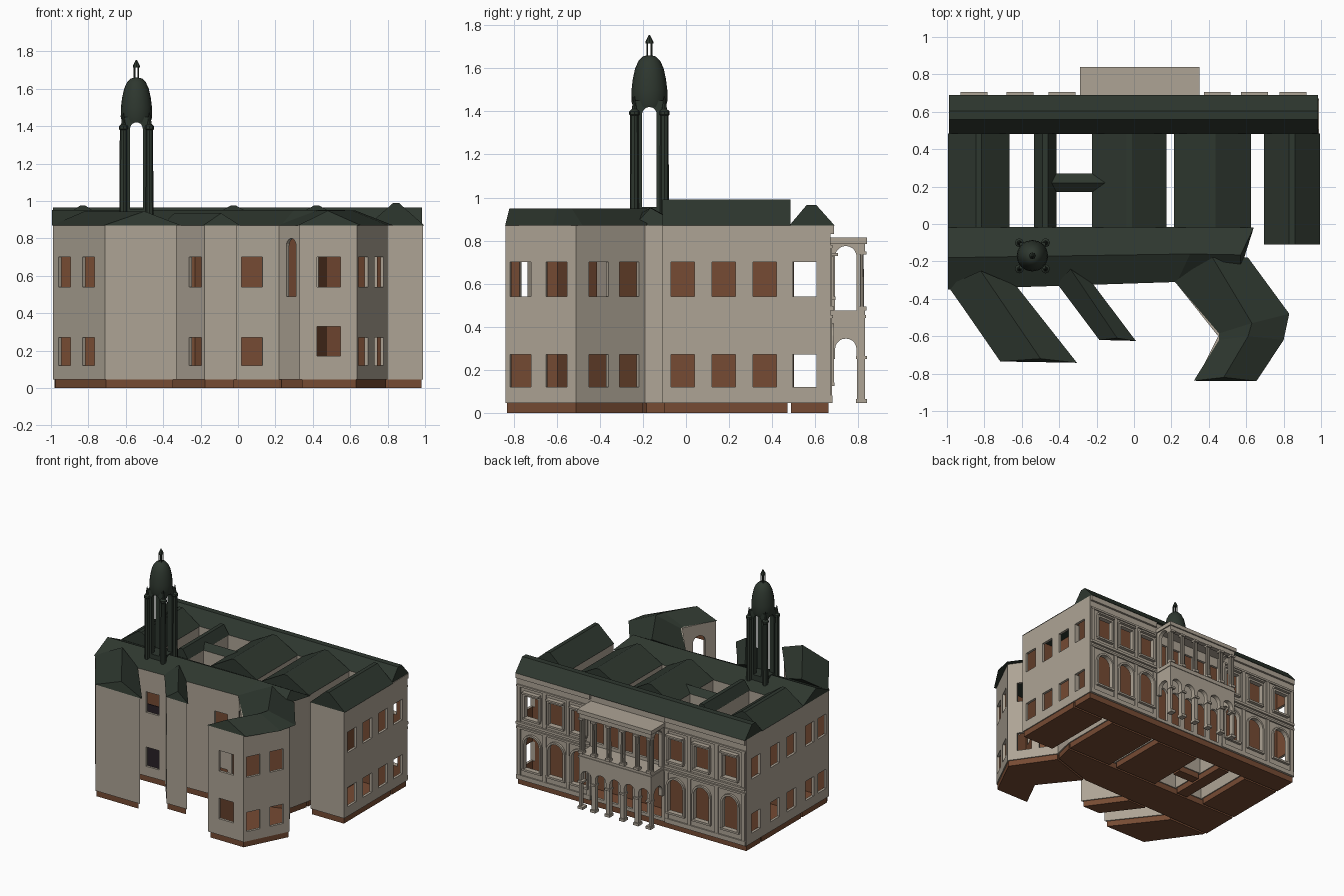
import bpy, bmesh, math
from mathutils import Vector as V

if "Cube" in bpy.data.objects:
    bpy.data.objects.remove(bpy.data.objects["Cube"])

def material(name, c):
    m = bpy.data.materials.new(name)
    m.diffuse_color = (*c, 1)
    m.use_nodes = True
    m.node_tree.nodes["Principled BSDF"].inputs["Base Color"].default_value = m.diffuse_color
    return m

STONE = material("stone", (0.42, 0.37, 0.30))
BROWN = material("brown_brick", (0.18, 0.07, 0.033))
ROOF = material("dark_green_roof", (0.027, 0.038, 0.028))
DARK = material("dark_pane", (0.022, 0.015, 0.02))
Z0, Z1 = 0.045, 0.87
UP, LOW = (0.54, 0.70), (0.12, 0.27)

def finish(name, bm, *mats, smooth=False):
    bmesh.ops.recalc_face_normals(bm, faces=bm.faces)
    me = bpy.data.meshes.new(name)
    bm.to_mesh(me)
    bm.free()
    ob = bpy.data.objects.new(name, me)
    bpy.context.collection.objects.link(ob)
    for m in mats:
        me.materials.append(m)
    if smooth:
        bpy.ops.object.select_all(action='DESELECT')
        bpy.context.view_layer.objects.active = ob
        ob.select_set(True)
        bpy.ops.object.shade_smooth_by_angle(angle=math.radians(35))
    return ob

def prism(bm, pts, off):
    a = [bm.verts.new(p) for p in pts]
    b = [bm.verts.new(V(p) + V(off)) for p in pts]
    bm.faces.new(a)
    bm.faces.new(b[::-1])
    for i in range(len(a)):
        j = (i + 1) % len(a)
        bm.faces.new((a[i], a[j], b[j], b[i]))

def ring(bm, outer, inner, off, inner_mat=0):
    rows = [[bm.verts.new(V(p) + V(o)) for p in q]
            for q, o in ((outer, (0, 0, 0)), (outer, off), (inner, off), (inner, (0, 0, 0)))]
    n = len(outer)
    for k in range(4):
        for i in range(n):
            j = (i + 1) % n
            f = bm.faces.new((rows[k][i], rows[k][j], rows[(k + 1) % 4][j], rows[(k + 1) % 4][i]))
            if k == 2:
                f.material_index = inner_mat

def box(bm, x0, x1, y0, y1, z0, z1):
    prism(bm, [(x0, y0, z0), (x1, y0, z0), (x1, y1, z0), (x0, y1, z0)], (0, 0, z1 - z0))

def lathe(bm, prof, cx, cy, n=12):
    rows = [[bm.verts.new((cx + r * math.cos(2 * math.pi * i / n), cy + r * math.sin(2 * math.pi * i / n), z))
             for i in range(n)] for r, z in prof]
    for a, b in zip(rows, rows[1:]):
        for i in range(n):
            j = (i + 1) % n
            bm.faces.new((a[i], a[j], b[j], b[i]))
    bm.faces.new(rows[0][::-1])
    bm.faces.new(rows[-1])

def opening(w, z0, z1, arch, c, du):
    """Outline of a square or round-headed opening centred on c, running along du."""
    r = w / 2
    top = [(r * math.cos(math.pi * k / 10), z1 - r + r * math.sin(math.pi * k / 10)) for k in range(11)] \
        if arch else [(r, z1), (-r, z1)]
    return [V((c[0] + du[0] * u, c[1] + du[1] * u, z)) for u, z in [(-r, z0), (r, z0)] + top]

def cut(ob, bm):
    c = finish("cutter", bm, STONE)
    c.hide_render = True
    m = ob.modifiers.new("openings", 'BOOLEAN')
    m.operation, m.solver, m.object = 'DIFFERENCE', 'EXACT', c
    bpy.context.view_layer.objects.active = ob
    bpy.ops.object.modifier_apply(modifier=m.name)
    bpy.data.objects.remove(c)

def inset(poly, t):
    out = []
    for i, p in enumerate(poly):
        p, a, b = V(p), V(poly[i - 1]), V(poly[(i + 1) % len(poly)])
        d1, d2 = (p - a).normalized(), (b - p).normalized()
        n1, n2 = V((-d1.y, d1.x)), V((-d2.y, d2.x))
        out.append(p + (n1 + n2) * (t / (1 + n1.dot(n2))))
    return out

def wing(name, poly, windows=()):
    """Hollow wing; windows are (edge, fraction, width, z0, z1, arched)."""
    bm = bmesh.new()
    ring(bm, [(*p, Z0) for p in poly], [(*p, Z0) for p in inset(poly, 0.02)], (0, 0, Z1 - Z0), 1)
    ob = finish(name + "_walls", bm, STONE, BROWN)
    if windows:
        cb = bmesh.new()
        for e, t, w, z0, z1, arch in windows:
            a, b = V(poly[e]), V(poly[(e + 1) % len(poly)])
            d = (b - a).normalized()
            n = V((d.y, -d.x, 0)) * 0.04
            prism(cb, [p - n for p in opening(w, z0, z1, arch, a.lerp(b, t), d)], n * 2)
        cut(ob, cb)
    bm = bmesh.new()
    prism(bm, [(*p, 0) for p in inset(poly, 0.008)], (0, 0, Z0 + 0.002))
    finish(name + "_plinth", bm, BROWN)

def two(e, t, w=0.11):
    return [(e, t, w, *UP, False), (e, t, w, *LOW, False)]

def roof(name, *rows):
    """Loft from eave to eave through the ridge lines."""
    bm = bmesh.new()
    vs = [[bm.verts.new(p) for p in r] for r in rows]
    for a, b in zip(vs, vs[1:] + vs[:1]):
        for i in range(len(a) - 1):
            bm.faces.new((a[i], a[i + 1], b[i + 1], b[i]))
    bm.faces.new([r[0] for r in vs])
    bm.faces.new([r[-1] for r in vs])
    finish(name + "_roof", bm, ROOF)

def line(pts, z):
    return [(*p, z) for p in pts]

# Back wing with its arched garden front
side_bays = (-0.855, -0.61, -0.385, 0.445, 0.645, 0.85)
porch_bays = [-0.28 + 0.124 * (i + 0.5) for i in range(5)]
wins = two(1, 0.37) + two(3, 0.6)
for x in side_bays:
    t = (0.99 - x) / 1.98
    wins += [(2, t, 0.13, 0.14, 0.40, True), (2, t, 0.12, 0.54, 0.71, False)]
for x in porch_bays:
    t = (0.99 - x) / 1.98
    wins += [(2, t, 0.08, 0.07, 0.34, True), (2, t, 0.075, 0.50, 0.71, False)]
wing("back_wing", [(-0.99, 0.48), (0.99, 0.48), (0.99, 0.67), (-0.99, 0.67)], wins)
roof("back_wing", *[[(-0.99, y, z), (0.985, y, z)] for y, z in
                    ((0.48, Z1), (0.56, 0.965), (0.605, 0.965), (0.69, Z1))])

# Parallel connecting wings
for name, x0, x1, y0, top, w in (
        ("left_wing", -0.99, -0.67, -0.02, 0.975, two(3, 0.32) + two(3, 0.72)),
        ("narrow_wing", -0.53, -0.42, -0.02, 0.94, ()),
        ("middle_wing", -0.22, 0.17, -0.02, 0.975, ()),
        ("inner_right_wing", 0.22, 0.62, -0.02, 0.975, ()),
        ("right_wing", 0.70, 0.99, -0.11, 0.99, [k for y in (-0.015, 0.175, 0.365) for k in two(1, (y + 0.11) / 0.59)])):
    wing(name, [(x0, y0), (x1, y0), (x1, 0.48), (x0, 0.48)], w)
    m = (x0 + x1) / 2
    roof(name, *[[(x, y0, z), (x, 0.485, z)] for x, z in
                 ((x0 - 0.005, Z1), (m - 0.015, top), (m + 0.015, top), (x1 + 0.005, Z1))])
wing("court_link", [(-0.42, 0.175), (-0.22, 0.175), (-0.22, 0.265), (-0.42, 0.265)])
roof("court_link", *[[(-0.45, y, z), (-0.15, y, z)] for y, z in ((0.17, Z1), (0.22, 0.91), (0.27, Z1))])

# Long front wing
wing("front_wing", [(-0.99, -0.34), (0.22, -0.31), (0.58, -0.19), (0.62, -0.02), (-0.99, -0.02)],
     two(0, 0.88) + two(0, 0.40) + two(4, 0.27, 0.1) + two(4, 0.74, 0.1))
roof("front_wing", line([(-0.995, -0.35), (0.23, -0.31), (0.57, -0.24)], Z1),
     line([(-0.995, -0.18), (0.3, -0.16), (0.57, -0.165)], 0.952),
     line([(-0.995, -0.015), (0.3, -0.015), (0.64, -0.02)], Z1))
bm = bmesh.new()
for z0, z1 in (LOW, (0.54, 0.60)):
    box(bm, -0.56, -0.45, -0.312, -0.306, z0, z1)
finish("dark_window_panes", bm, DARK)

# Slanted front wings
wing("left_front_wing", [(-0.99, -0.34), (-0.71, -0.735), (-0.33, -0.735), (-0.64, -0.335)],
     two(0, 0.22) + two(0, 0.68))
roof("left_front_wing", line([(-0.995, -0.33), (-0.715, -0.735)], Z1),
     line([(-0.82, -0.25), (-0.50, -0.72)], 0.945), line([(-0.63, -0.33), (-0.305, -0.742)], Z1))
wing("small_front_wing", [(-0.40, -0.325), (-0.18, -0.62), (-0.005, -0.62), (-0.22, -0.32)], two(0, 0.78))
roof("small_front_wing", line([(-0.41, -0.32), (-0.185, -0.62)], Z1),
     line([(-0.34, -0.24), (-0.09, -0.61)], 0.935), line([(-0.22, -0.32), (0.01, -0.625)], Z1))
wing("bent_front_wing", [(0.22, -0.31), (0.45, -0.60), (0.33, -0.838), (0.635, -0.838), (0.80, -0.51), (0.58, -0.19)],
     [(0, 0.28, 0.085, 0.49, 0.80, True), (1, 0.5, 0.10, 0.45, 0.78, True),
      (2, 0.51, 0.125, 0.54, 0.70, False), (2, 0.51, 0.125, 0.17, 0.33, False)]
     + two(3, 0.21) + two(3, 0.72) + two(4, 0.33) + two(4, 0.77))
roof("bent_front_wing", line([(0.21, -0.30), (0.455, -0.585), (0.455, -0.62), (0.32, -0.838)], Z1),
     line([(0.42, -0.18), (0.63, -0.53), (0.61, -0.60), (0.48, -0.82)], 0.948),
     line([(0.61, -0.18), (0.83, -0.48), (0.80, -0.62), (0.655, -0.84)], Z1))

# Facade mouldings: string courses, pilasters, hoods and window frames
bm = bmesh.new()
for x0, x1 in ((-0.985, -0.29), (0.35, 0.985)):
    for z0, z1, d in ((0.44, 0.455, 0.012), (0.475, 0.495, 0.016), (0.765, 0.78, 0.01), (0.83, 0.87, 0.016), (0.045, 0.08, 0.01)):
        box(bm, x0, x1, 0.665, 0.67 + d, z0, z1)
for x in (-0.965, -0.735, -0.50, -0.305, 0.365, 0.545, 0.745, 0.965):
    for z0, z1 in ((0.08, 0.44), (0.495, 0.765)):
        box(bm, x - 0.014, x + 0.014, 0.665, 0.678, z0, z1)
for x in side_bays:
    for w, z0, z1, arch in ((0.13, 0.14, 0.40, True), (0.12, 0.54, 0.71, False)):
        a = opening(w + 0.03, z0, z1 + 0.015, arch, (x, 0.665), (1, 0))
        ring(bm, a, opening(w, z0, z1, arch, (x, 0.665), (1, 0)), (0, 0.022, 0))
    box(bm, x - 0.072, x + 0.072, 0.665, 0.705, 0.728, 0.742)
    box(bm, x - 0.072, x + 0.072, 0.665, 0.695, 0.525, 0.54)
    box(bm, x - 0.08, x + 0.08, 0.665, 0.69, 0.125, 0.14)
finish("facade_mouldings", bm, STONE)

# Porch: lower arcade, side arches, upper colonnade and slabs
bm = bmesh.new()
box(bm, -0.28, 0.34, 0.795, 0.83, Z0, 0.44)
cb = bmesh.new()
for x in porch_bays:
    prism(cb, opening(0.09, 0, 0.345, True, (x, 0.75), (1, 0)), (0, 0.1, 0))
cut(finish("porch_arcade", bm, STONE), cb)
for name, x0 in (("left", -0.28), ("right", 0.31)):
    bm = bmesh.new()
    box(bm, x0, x0 + 0.03, 0.67, 0.797, 0.25, 0.44)
    box(bm, x0, x0 + 0.03, 0.67, 0.805, 0.475, 0.785)
    cb = bmesh.new()
    for z0, z1 in ((0, 0.345), (0.46, 0.775)):
        prism(cb, opening(0.10, z0, z1, True, (x0 - 0.05, 0.742), (0, 1)), (0.13, 0, 0))
    cut(finish("porch_side_arch_" + name, bm, STONE), cb)
bm = bmesh.new()
box(bm, -0.285, 0.345, 0.66, 0.835, 0.44, 0.455)
box(bm, -0.28, 0.34, 0.66, 0.83, 0.455, 0.475)
box(bm, -0.28, 0.34, 0.795, 0.83, 0.75, 0.785)
box(bm, -0.29, 0.35, 0.66, 0.84, 0.785, 0.815)
finish("porch_slabs", bm, STONE)
bm = bmesh.new()
for i in range(6):
    x = min(max(-0.28 + 0.124 * i, -0.262), 0.322)
    box(bm, x - 0.022, x + 0.022, 0.79, 0.84, 0.25, 0.265)
    box(bm, x - 0.022, x + 0.022, 0.79, 0.84, Z0, 0.065)
    box(bm, x - 0.02, x + 0.02, 0.798, 0.838, 0.475, 0.495)
    box(bm, x - 0.02, x + 0.02, 0.798, 0.838, 0.735, 0.75)
    for s in (-0.011, 0.011):
        lathe(bm, [(0.009, 0.495), (0.008, 0.735)], x + s, 0.817, 8)
finish("porch_columns", bm, STONE, smooth=True)

# Tower: open arched shaft, corner shafts with pinnacles, dome and lantern
TX, TY = -0.543, -0.17
bm = bmesh.new()
box(bm, TX - 0.07, TX + 0.07, TY - 0.07, TY + 0.07, 0.87, 1.45)
shaft = finish("tower_shaft", bm, ROOF)
for du, off in (((1, 0), (0, 0.3, 0)), ((0, 1), (0.3, 0, 0))):
    cb = bmesh.new()
    prism(cb, [p - V(off) / 2 for p in opening(0.068, 0.955, 1.42, True, (TX, TY), du)], off)
    cut(shaft, cb)
bm = bmesh.new()
for sx in (-1, 1):
    for sy in (-1, 1):
        x, y = TX + sx * 0.07, TY + sy * 0.07
        lathe(bm, [(0.021, 0.88), (0.019, 1.38), (0.024, 1.385), (0.024, 1.40), (0.012, 1.41), (0.002, 1.47)], x, y, 8)
        lathe(bm, [(0.0045, 1.64), (0.0045, 1.72)], TX + sx * 0.01, TY + sy * 0.01, 6)
lathe(bm, [(0.076, 1.42), (0.084, 1.45), (0.083, 1.50), (0.077, 1.55), (0.066, 1.60), (0.05, 1.635),
           (0.03, 1.655), (0.01, 1.66)], TX, TY, 16)
lathe(bm, [(0.018, 1.715), (0.018, 1.725), (0.011, 1.738), (0.003, 1.755)], TX, TY, 8)
finish("tower_dome_and_pinnacles", bm, ROOF, smooth=True)
